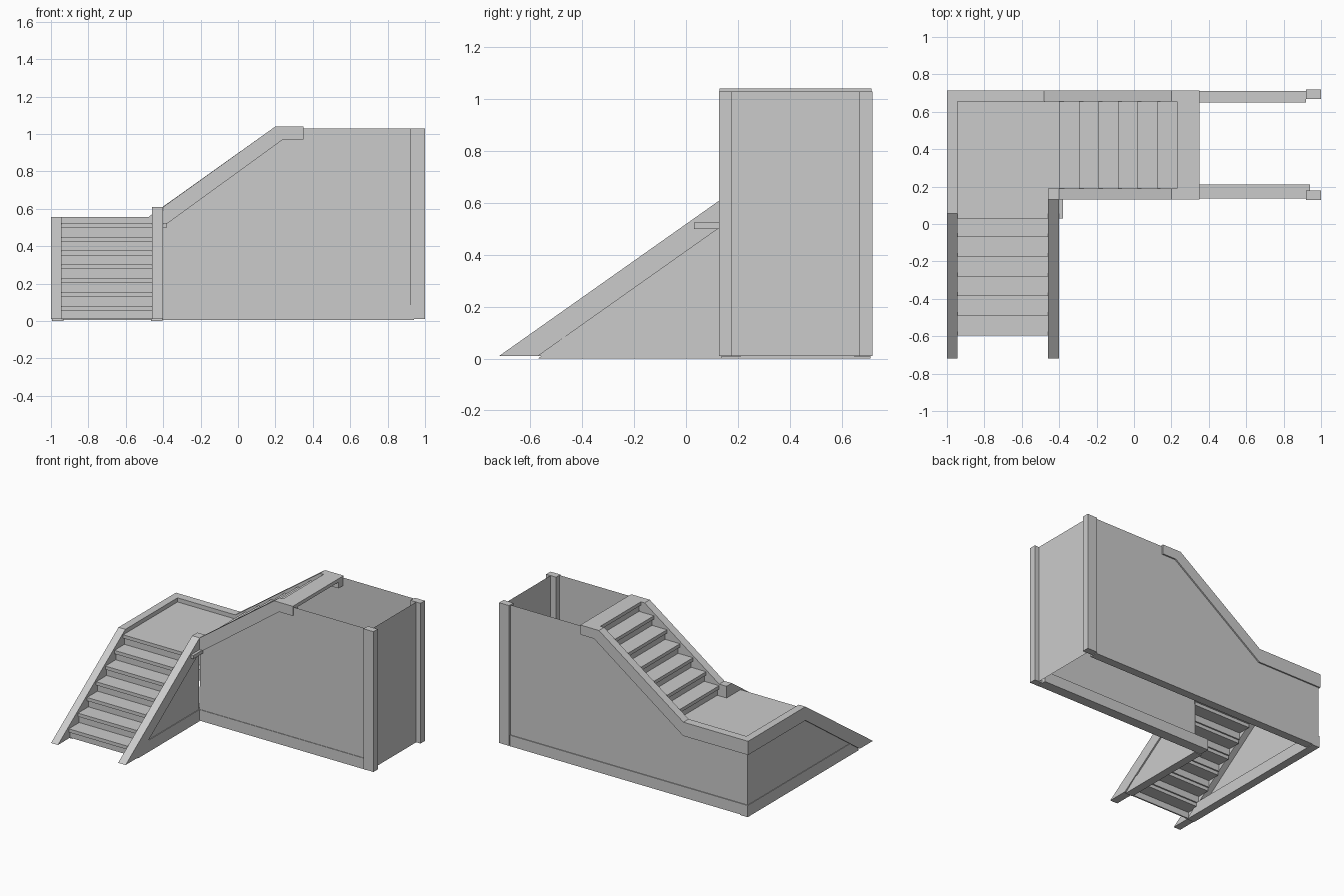
import bpy, bmesh
from mathutils import Vector

cube = bpy.data.objects.get("Cube")
if cube:
    bpy.data.objects.remove(cube, do_unlink=True)

GREY = (0.6, 0.6, 0.6, 1)
mat = bpy.data.materials.new("plain grey")
mat.use_nodes = True
mat.diffuse_color = GREY
mat.node_tree.nodes["Principled BSDF"].inputs["Base Color"].default_value = GREY


def prism(name, axis, points, a, b=None):
    """Extrude a side profile along x or y from a to b; a flat sheet if b is missing."""
    bm = bmesh.new()
    place = (lambda u, z: (a, u, z)) if axis == "x" else (lambda u, z: (u, a, z))
    face = bm.faces.new([bm.verts.new(place(u, z)) for u, z in points])
    if b is not None:
        shift = Vector((b - a, 0, 0)) if axis == "x" else Vector((0, b - a, 0))
        made = bmesh.ops.extrude_face_region(bm, geom=[face], use_keep_orig=True)
        bmesh.ops.translate(bm, vec=shift,
                            verts=[g for g in made["geom"] if isinstance(g, bmesh.types.BMVert)])
    bmesh.ops.recalc_face_normals(bm, faces=bm.faces)
    mesh = bpy.data.meshes.new(name)
    bm.to_mesh(mesh)
    bm.free()
    mesh.materials.append(mat)
    obj = bpy.data.objects.new(name, mesh)
    bpy.context.scene.collection.objects.link(obj)
    return obj


def box(name, x, y, z):
    return prism(name, "x", [(y[0], z[0]), (y[1], z[0]), (y[1], z[1]), (y[0], z[1])], *x)


FLOOR, LANDING, TOP, WALL_TOP = 0.01, 0.525, 1.04, 1.03
LEFT, RIGHT, FRONT, BACK = -1.0, -0.40, 0.13, 0.715
RAIL, SLAB, GOING, TRIM = 0.055, 0.025, 0.105, 0.085

# Lower flight stringers, the outer one running on along the landing
prism("lower_inner_stringer", "x",
      [(-0.72, FLOOR), (-0.57, FLOOR), (FRONT, 0.505), (FRONT, 0.61)], RIGHT - 0.06, RIGHT)
prism("lower_outer_stringer", "x",
      [(-0.72, FLOOR), (-0.57, FLOOR), (0.055, 0.455), (BACK, 0.455), (BACK, 0.555), (0.055, 0.555)],
      LEFT, LEFT + RAIL)

# Upper flight stringers
top_end = [(0.24, 0.97), (0.35, 0.97), (0.35, TOP), (0.20, TOP)]
prism("upper_back_stringer", "y",
      [(LEFT, 0.455), (-0.477, 0.455)] + top_end + [(-0.48, 0.555), (LEFT, 0.555)], BACK - 0.06, BACK)
prism("upper_front_stringer", "y",
      [(-0.46, 0.505), (RIGHT, 0.505)] + top_end + [(RIGHT, 0.61), (-0.46, 0.61)], FRONT, FRONT + 0.06)

# Landing and top platform
box("landing", (LEFT + RAIL, RIGHT + 0.02), (0.03, BACK - 0.06), (LANDING - SLAB, LANDING))
box("landing_riser", (LEFT + RAIL, RIGHT - 0.06), (0.045, 0.055), (0.45, LANDING - SLAB))
box("top_platform", (0.23, 0.35), (FRONT + 0.06, BACK - 0.06), (TOP - SLAB, TOP))
box("top_riser", (0.245, 0.255), (FRONT + 0.06, BACK - 0.06), (0.966, TOP - SLAB))

# Treads and risers of both flights
for i in range(6):
    z, y = 0.08 + 0.074 * i, -0.595 + GOING * i
    under = max(FLOOR, z - 0.074)
    across = (LEFT + RAIL, RIGHT - 0.06)
    box(f"lower_tread_{i + 1}", across, (y, y + 0.12), (z - SLAB, z))
    box(f"lower_riser_{i + 1}", across, (y + 0.015, y + 0.025), (under, z - SLAB))

    z, x = LANDING + 0.0736 * (i + 1), RIGHT + GOING * i
    across = (FRONT + 0.06, BACK - 0.06)
    box(f"upper_tread_{i + 1}", (x, x + 0.12), across, (z - SLAB, z))
    box(f"upper_riser_{i + 1}", (x + 0.015, x + 0.025), across, (z - 0.0736, z - SLAB))

# Thin wall sheets under the stringers
END = 0.965
high = [(END, FLOOR), (END, WALL_TOP), (0.20, WALL_TOP), (RIGHT, 0.58)]
prism("front_wall", "y", [(RIGHT - 0.01, FLOOR)] + high, FRONT + 0.01)
prism("back_wall", "y", [(LEFT + 0.01, FLOOR)] + high + [(-0.46, 0.53), (LEFT + 0.01, 0.53)], BACK - 0.01)
prism("left_wall", "x",
      [(-0.62, FLOOR), (BACK - 0.01, FLOOR), (BACK - 0.01, 0.53), (0.06, 0.53)], LEFT + 0.01)
prism("inner_wall", "x", [(-0.62, FLOOR), (FRONT + 0.01, FLOOR), (FRONT + 0.01, 0.56)], RIGHT - 0.01)
prism("end_wall", "x", [(FRONT + 0.01, FLOOR), (BACK - 0.01, FLOOR),
                        (BACK - 0.01, WALL_TOP), (FRONT + 0.01, WALL_TOP)], END)

# Skirting around the foot of the walls
box("front_skirting", (RIGHT - 0.06, 0.94), (FRONT + 0.006, FRONT + 0.08), (0.005, TRIM))
box("back_skirting", (LEFT + 0.006, 0.92), (BACK - 0.065, BACK - 0.004), (0.005, TRIM))
for name, x, back in (("left_skirting", LEFT + 0.006, BACK - 0.004),
                      ("inner_skirting", RIGHT - 0.065, FRONT + 0.006)):
    prism(name, "x", [(-0.57, 0), (back, 0), (back, TRIM), (-0.465, TRIM)], x, x + 0.06)

# Corner posts at the tall end
for name, y in (("front_post", FRONT - 0.002), ("back_post", BACK - 0.046)):
    box(name, (0.92, 1.0), (y, y + 0.05), (FLOOR, WALL_TOP))
